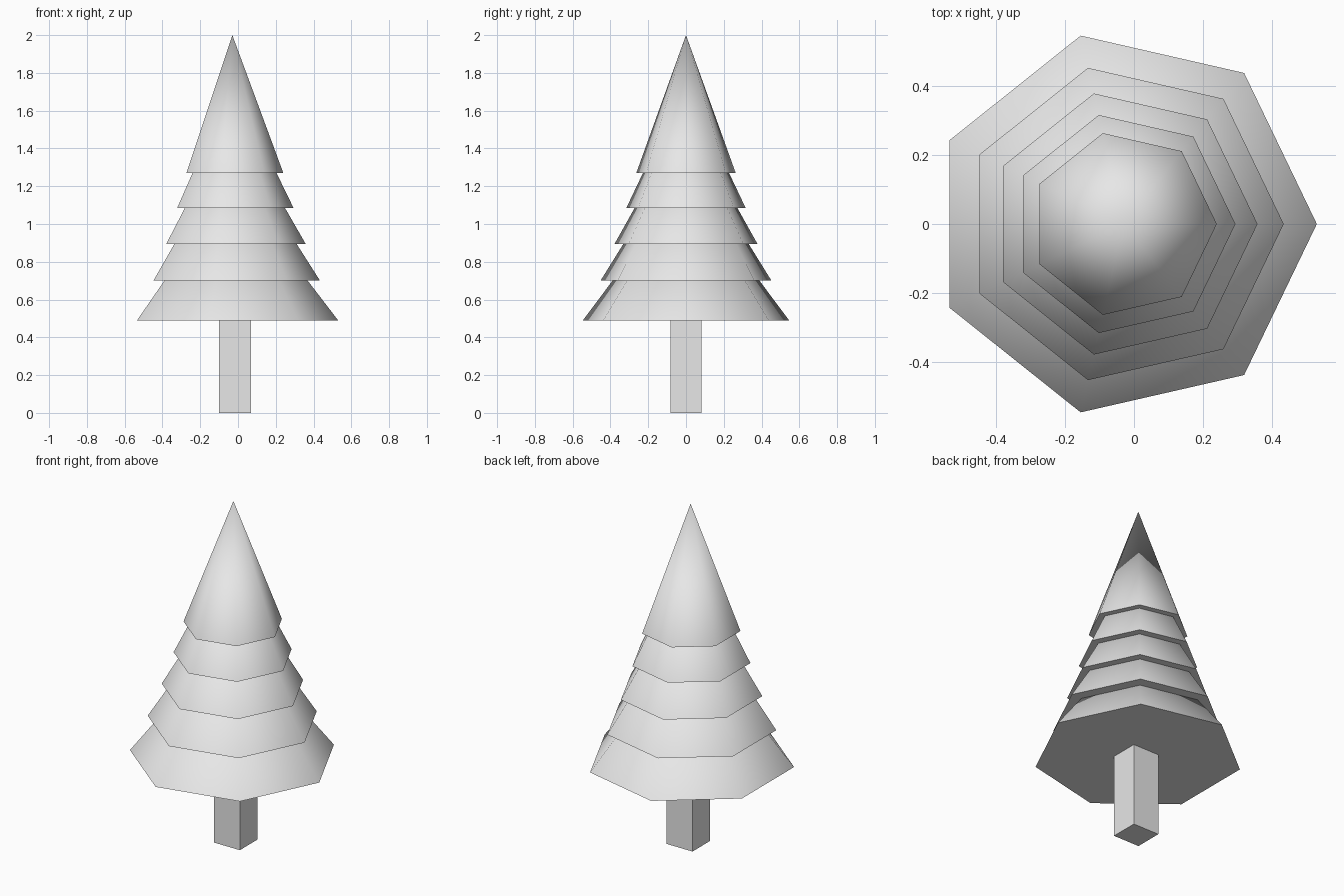
import bpy
import math

cube = bpy.data.objects.get("Cube")
if cube:
    bpy.data.objects.remove(cube, do_unlink=True)

AXIS_X = -0.03  # the trunk axis sits slightly off centre

# One plain grey for the whole tree
grey = bpy.data.materials.new("light_grey")
grey.use_nodes = True
colour = (0.8, 0.8, 0.8, 1)
grey.diffuse_color = colour
grey.node_tree.nodes["Principled BSDF"].inputs["Base Color"].default_value = colour


def add_tier(name, radius, bottom, apex):
    """Seven-sided closed cone with one corner pointing to +x."""
    height = apex - bottom
    bpy.ops.mesh.primitive_cone_add(
        vertices=7, radius1=radius, radius2=0, depth=height,
        location=(AXIS_X, 0, bottom + height / 2),
        rotation=(0, 0, -math.pi / 2))
    tier = bpy.context.object
    tier.name = name
    tier.data.materials.append(grey)
    bpy.ops.object.shade_smooth_by_angle(angle=math.radians(70))


# Foliage: radius, bottom height, apex height
tiers = [
    (0.56, 0.49, 1.22),
    (0.464, 0.70, 1.43),
    (0.388, 0.895, 1.57),
    (0.324, 1.085, 1.75),
    (0.27, 1.27, 2.0),
]
for i, (radius, bottom, apex) in enumerate(tiers, 1):
    add_tier(f"foliage_tier_{i}", radius, bottom, apex)

# Square trunk, running a little way into the lowest tier
bpy.ops.mesh.primitive_cube_add(size=1, location=(-0.015, 0, 0.26))
trunk = bpy.context.object
trunk.name = "trunk"
trunk.scale = (0.17, 0.165, 0.52)
trunk.data.materials.append(grey)
